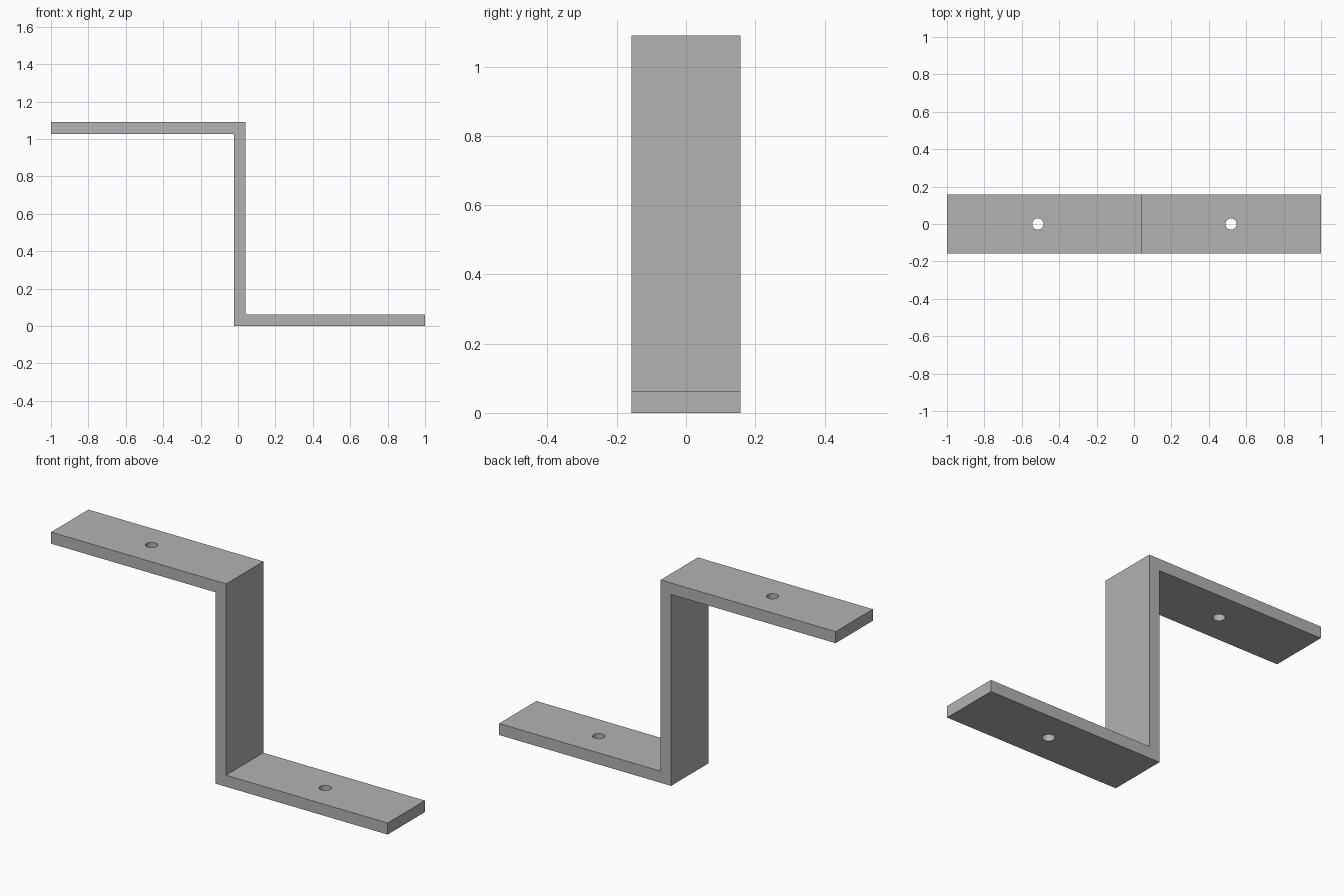
import bpy
import bmesh
import math

cube = bpy.data.objects.get("Cube")
if cube:
    bpy.data.objects.remove(cube, do_unlink=True)

HALF_DEPTH = 0.158
HEIGHT = 1.09
THICK = 0.062
WEB_LEFT, WEB_RIGHT = -0.022, 0.04
HOLE_RADIUS = 0.03

# Plain grey metal
grey = bpy.data.materials.new("grey_metal")
grey.use_nodes = True
colour = (0.45, 0.45, 0.45, 1)
grey.diffuse_color = colour
grey.node_tree.nodes["Principled BSDF"].inputs["Base Color"].default_value = colour


def add_object(name, bm):
    bmesh.ops.recalc_face_normals(bm, faces=bm.faces)
    mesh = bpy.data.meshes.new(name)
    bm.to_mesh(mesh)
    bm.free()
    mesh.materials.append(grey)
    obj = bpy.data.objects.new(name, mesh)
    bpy.context.collection.objects.link(obj)
    return obj


# Z-shaped profile extruded along the depth
profile = [
    (-1, HEIGHT), (-1, HEIGHT - THICK), (WEB_LEFT, HEIGHT - THICK), (WEB_LEFT, 0),
    (1, 0), (1, THICK), (WEB_RIGHT, THICK), (WEB_RIGHT, HEIGHT),
]
bm = bmesh.new()
face = bm.faces.new([bm.verts.new((x, -HALF_DEPTH, z)) for x, z in profile])
extruded = bmesh.ops.extrude_face_region(bm, geom=[face])
moved = [v for v in extruded["geom"] if isinstance(v, bmesh.types.BMVert)]
bmesh.ops.translate(bm, verts=moved, vec=(0, 2 * HALF_DEPTH, 0))
bracket = add_object("z_bracket", bm)

# Screw hole through each flange
for side, x, z in (("upper", -0.514, HEIGHT - THICK / 2), ("lower", 0.519, THICK / 2)):
    bm = bmesh.new()
    bmesh.ops.create_cone(bm, cap_ends=True, segments=32, radius1=HOLE_RADIUS,
                          radius2=HOLE_RADIUS, depth=THICK * 3)
    cutter = add_object(side + "_hole_cutter", bm)
    cutter.location = (x, 0, z)
    cutter.hide_render = True
    cutter.hide_set(True)
    cutter.display_type = 'WIRE'
    hole = bracket.modifiers.new(side + "_screw_hole", 'BOOLEAN')
    hole.operation = 'DIFFERENCE'
    hole.solver = 'EXACT'
    hole.object = cutter

# Bake the holes, drop the cutters and smooth the hole walls
bpy.context.view_layer.update()
bpy.ops.object.select_all(action='DESELECT')
bpy.context.view_layer.objects.active = bracket
bracket.select_set(True)
for modifier in list(bracket.modifiers):
    cutter = modifier.object
    bpy.ops.object.modifier_apply(modifier=modifier.name)
    bpy.data.objects.remove(cutter, do_unlink=True)
bpy.ops.object.shade_smooth_by_angle(angle=math.radians(30))
